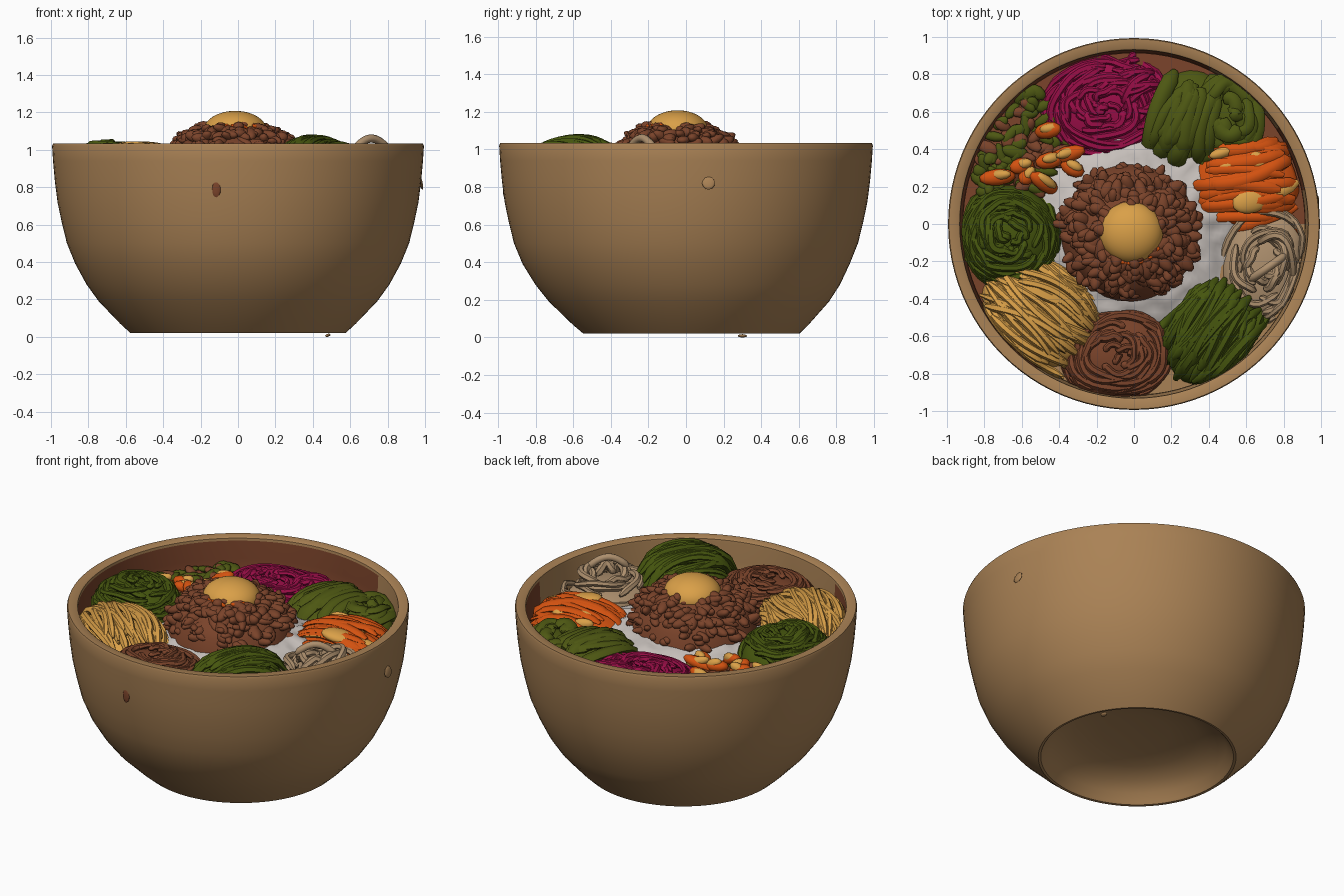
import bpy, bmesh, math, random
from mathutils import Vector, Matrix, noise

if "Cube" in bpy.data.objects:
    bpy.data.objects.remove(bpy.data.objects["Cube"])

random.seed(7)
U = random.uniform


def material(name, r, g, b):
    m = bpy.data.materials.new(name)
    lin = [((c / 255 + 0.055) / 1.055) ** 2.4 for c in (r, g, b)]
    m.diffuse_color = (*lin, 1)
    m.use_nodes = True
    m.node_tree.nodes["Principled BSDF"].inputs["Base Color"].default_value = m.diffuse_color
    return m


TAN = material("tan clay", 170, 130, 85)
BROWN = material("brown", 122, 67, 42)
PURPLE = material("purple", 155, 14, 72)
GREEN = material("leaf green", 77, 87, 18)
DEEP = material("deep green", 70, 86, 14)
ORANGE = material("carrot orange", 212, 82, 16)
GOLD = material("gold", 218, 160, 72)
BEIGE = material("beige", 174, 144, 110)
RICE = material("rice white", 200, 193, 188)


def finish(name, bm, mats, angle=50):
    me = bpy.data.meshes.new(name)
    bmesh.ops.recalc_face_normals(bm, faces=bm.faces)
    bm.to_mesh(me)
    bm.free()
    for m in mats:
        me.materials.append(m)
    for p in me.polygons:
        p.use_smooth = True
    me.set_sharp_from_angle(angle=math.radians(angle))
    ob = bpy.data.objects.new(name, me)
    bpy.context.collection.objects.link(ob)
    return ob


def loft(bm, rings, cap_start=True, cap_end=True, mi=0):
    vs = [[bm.verts.new(p) for p in r] for r in rings]
    n = len(vs[0])
    fs = [bm.faces.new((a[i], a[(i + 1) % n], b[(i + 1) % n], b[i]))
          for a, b in zip(vs, vs[1:]) for i in range(n)]
    if cap_start:
        fs.append(bm.faces.new(vs[0][::-1]))
    if cap_end:
        fs.append(bm.faces.new(vs[-1]))
    for f in fs:
        f.material_index = mi


def ring(r, z, n=96, cy=0.0):
    return [(r * math.cos(math.tau * i / n), cy + r * math.sin(math.tau * i / n), z) for i in range(n)]


def tube(bm, pts, rad, flat=1.0, sides=6, mi=0):
    """Sweep a tapered strand along points."""
    rings = []
    last = len(pts) - 1
    for k, p in enumerate(pts):
        t = (pts[min(k + 1, last)] - pts[max(k - 1, 0)]).normalized()
        s = t.cross(Vector((0, 0, 1)))
        s = s.normalized() if s.length > 1e-4 else Vector((1, 0, 0))
        u = s.cross(t)
        r = rad * (0.45 if k in (0, last) else 1)
        rings.append([p + s * r * math.cos(math.tau * i / sides) + u * r * flat * math.sin(math.tau * i / sides)
                      for i in range(sides)])
    loft(bm, rings, mi=mi)


def clamp(v, lim=0.905):
    d = math.hypot(v.x, v.y)
    if d > lim:
        v.x, v.y = v.x * lim / d, v.y * lim / d
    return v


def chunk(bm, loc, size, mi=0, sub=2, rot=None):
    m = Matrix.Translation(loc) @ Matrix.Rotation(U(0, 6.3) if rot is None else rot, 4, 'Z') \
        @ Matrix.Rotation(U(-.5, .5), 4, 'Y') @ Matrix.Diagonal((*size, 1))
    res = bmesh.ops.create_icosphere(bm, subdivisions=sub, radius=1, matrix=m)
    for v in res['verts']:
        for f in v.link_faces:
            f.material_index = mi


def pile(name, mats, c, r, rot, z0, h, style, n, rad, flat=1.0, jit=0.02, accent=0.0, sink=0.6):
    """A mound of topping covered by strands laid in swirls or straight rows."""
    bm = bmesh.new()
    cr, sr = math.cos(rot), math.sin(rot)

    def at(u, v, dz=0.0):
        d = u * u + v * v
        z = z0 + h * math.sqrt(max(0, 1 - d)) + dz
        x, y = u * r[0], v * r[1]
        return clamp(Vector((c[0] + x * cr - y * sr, c[1] + x * sr + y * cr, z)))

    # solid core below the strands
    core = [[at(q * math.cos(math.tau * i / 32), q * math.sin(math.tau * i / 32), -rad * sink) for i in range(32)]
            for q in (1, .94, .85, .7, .5, .3, .12)]
    loft(bm, [[Vector((p.x, p.y, .78)) for p in core[0]]] + core, cap_start=False)
    for k in range(n):
        dz = U(0, jit)
        pts = []
        if style == 'swirl':
            q, a, sw, dr = math.sqrt(U(.01, 1)), U(0, 6.3), U(1.0, 2.6), U(-.35, .35)
            for i in range(13):
                t = i / 12
                qq = min(1.0, max(.04, q + dr * t + .03 * math.sin(9 * t + k)))
                pts.append(at(qq * math.cos(a + sw * t), qq * math.sin(a + sw * t), dz * math.sin(math.pi * t)))
        else:
            v0, tilt, bend = U(-.95, .95), U(-.5, .5), U(-.18, .18)
            s = math.sqrt(1 - v0 * v0) * .3 + .7
            a, b = -s * U(.55, 1.05), s * U(.55, 1.05)
            for i in range(11):
                t = i / 10
                u = a + (b - a) * t
                pts.append(at(u, v0 + tilt * (t - .5) + bend * math.sin(math.pi * t), dz))
        tube(bm, pts, rad * U(.8, 1.2), flat, mi=1 if random.random() < accent else 0)
    return finish(name, bm, mats)


# bowl: outside, rim, inside wall (brown on the sauced side) and domed foot recess
bm = bmesh.new()
prof = [(.03, .195), (.2, .19), (.36, .17), (.46, .13), (.52, .08), (.55, .035), (.56, .022), (.575, .02), (.63, .07),
        (.745, .19), (.81, .28), (.87, .39), (.915, .5), (.942, .61), (.965, .72), (.979, .83), (.989, .94),
        (.994, 1.02), (.989, 1.033), (.94, 1.033), (.932, 1.027), (.93, 1.012), (.925, .9), (.915, .8), (.88, .7)]
loft(bm, [ring(r, z, cy=.03 * max(0, 1 - z / .4)) for r, z in prof])
for f in bm.faces:
    a = math.degrees(math.atan2(f.calc_center_median().y, f.calc_center_median().x)) % 360
    inner = all(math.hypot(v.co.x, v.co.y) < .9302 and v.co.z > .65 for v in f.verts)
    f.material_index = int(inner and (62 < a < 238 or 12 < a < 34))
finish("bowl", bm, [TAN, BROWN], 40)

# sauce filling under the toppings, clay coloured where the wall is clean
bm = bmesh.new()
loft(bm, [ring(.918, .79), ring(.915, .84), ring(.6, .845), ring(.1, .85)])
for f in bm.faces:
    p = f.calc_center_median()
    f.material_index = int(240 < math.degrees(math.atan2(p.y, p.x)) % 360 < 359)
finish("sauce_filling", bm, [BROWN, TAN])

# rice bed with a lumpy top
bm = bmesh.new()
rings = []
for k in range(22):
    q = 1 - k / 22
    row = []
    for i in range(96):
        a = math.tau * i / 96
        rr = q * (.55 + .03 * math.sin(5 * a))
        x, y = rr * math.cos(a) + .02, rr * math.sin(a) - .02
        z = .96 - .12 * q * q + .018 * noise.noise(Vector((x * 14, y * 14, 0)))
        row.append((x, y, z))
    rings.append(row)
loft(bm, rings, cap_start=False)
finish("rice_bed", bm, [RICE])

# topping piles around the rice
pile("purple_cabbage", [PURPLE], (-.14, .63), (.35, .26), .1, .82, .1, 'swirl', 50, .02, .8)
pile("purple_cabbage_ends", [PURPLE], (.05, .67), (.14, .22), .6, .83, .09, 'straight', 14, .02)
pile("spinach_back", [GREEN], (.28, .57), (.27, .22), 1.2, .83, .12, 'straight', 17, .04, .6, .03)
pile("spinach_back_right", [GREEN], (.52, .57), (.24, .18), 1.9, .83, .12, 'swirl', 22, .034, .6, .03)
pile("carrot_strips", [ORANGE, GOLD], (.6, .22), (.3, .24), .08, .84, .12, 'straight', 24, .03, .5, .025, .05)
pile("bean_sprouts", [BEIGE, ORANGE], (.7, -.22), (.23, .3), -.2, .84, .1, 'swirl', 22, .02, 1, .08, .06, 1)
pile("greens_front", [DEEP], (.42, -.59), (.3, .24), 1.0, .84, .19, 'straight', 32, .028, .7, .04)
pile("brown_mushrooms", [BROWN], (-.09, -.7), (.29, .24), .2, .83, .14, 'swirl', 46, .02, .8)
pile("gold_noodles", [GOLD], (-.51, -.48), (.33, .26), -.6, .85, .15, 'straight', 40, .021, 1, .03)
pile("greens_left", [DEEP], (-.67, -.06), (.27, .27), .3, .84, .19, 'swirl', 48, .022, .8)

# arching sprout and omelette patches on the carrots
bm = bmesh.new()
tube(bm, [Vector((.62 + .2 * t, -.3 + .14 * t, .95 + .11 * math.sin(math.pi * (.15 + .75 * t))))
          for t in [i / 12 for i in range(13)]], .022, sides=8)
finish("sprout_arch", bm, [BEIGE])
bm = bmesh.new()
for x, y, a, b in ((.63, .13, .11, .07), (.65, .33, .06, .06), (.5, .31, .08, .035), (.47, .38, .07, .03)):
    chunk(bm, (x, y, .965 - abs(y - .2) * .2), (a, b, .035), sub=3, rot=.3)
finish("omelette_patches", bm, [GOLD])

# mixed diced vegetables at the back left
bm = bmesh.new()
for k in range(90):
    a, q = math.radians(U(126, 168)), math.sqrt(U(.28, .81))
    mi = random.choice((0, 0, 1))
    chunk(bm, (q * math.cos(a), q * math.sin(a), .85 + U(0, .02)), (U(.04, .08), U(.025, .04), U(.015, .025)), mi)
for x, y, a, big in ((-.48, .22, -.6, .1), (-.73, .25, .1, .1), (-.36, .37, .3, .11), (-.46, .5, .2, .08),
                     (-.33, .3, -.5, .07), (-.57, .26, .9, .06), (-.6, .31, .2, .07), (-.45, .34, .2, .08)):
    chunk(bm, (x, y, .895), (big, .045, .035), 2, rot=a)
    chunk(bm, (x + .01, y + .012, .91), (big * .7, .028, .03), 3, rot=a)
finish("mixed_vegetables", bm, [GREEN, BROWN, ORANGE, GOLD])

# minced meat mound
bm = bmesh.new()
mc = Vector((-.02, -.045, 0))
loft(bm, [[mc + Vector(p) for p in ring(.37 * q, .89 + .235 * math.sqrt(1 - q * q), 32)]
          for q in (1, .92, .8, .6, .4, .15)])
for k in range(260):
    a, q = U(0, math.tau), math.sqrt(U(.14, 1))
    p = mc + Vector((.37 * q * math.cos(a), .335 * q * math.sin(a), .9 + .235 * math.sqrt(1 - q * q) + U(-.015, .01)))
    chunk(bm, p, (U(.04, .07), U(.025, .036), U(.02, .032)), rot=a + U(-1, 1))
finish("minced_meat", bm, [BROWN])

# egg yolk with a thin orange edge in front
bm = bmesh.new()
bmesh.ops.create_uvsphere(bm, u_segments=48, v_segments=24, radius=1,
                          matrix=Matrix.Translation((-.015, -.045, 1.1)) @ Matrix.Diagonal((.17, .165, .108, 1)))
finish("egg_yolk", bm, [GOLD])
bm = bmesh.new()
for k in range(10):
    a = U(3.8, 5.9)
    chunk(bm, (-.015 + .168 * math.cos(a), -.045 + .165 * math.sin(a), 1.122), (.03, .012, .012), rot=a + 1.57)
finish("yolk_edge_sauce", bm, [ORANGE])

# small stray sauce and herb marks on the outside
bm = bmesh.new()
chunk(bm, (-.115, -.968, .79), (.024, .006, .045), rot=0)
finish("sauce_mark", bm, [BROWN])
bm = bmesh.new()
chunk(bm, (.98, .12, .82), (.008, .035, .035), rot=0)
chunk(bm, (.48, .3, .008), (.015, .025, .008), rot=0)
finish("stray_crumbs", bm, [TAN])
